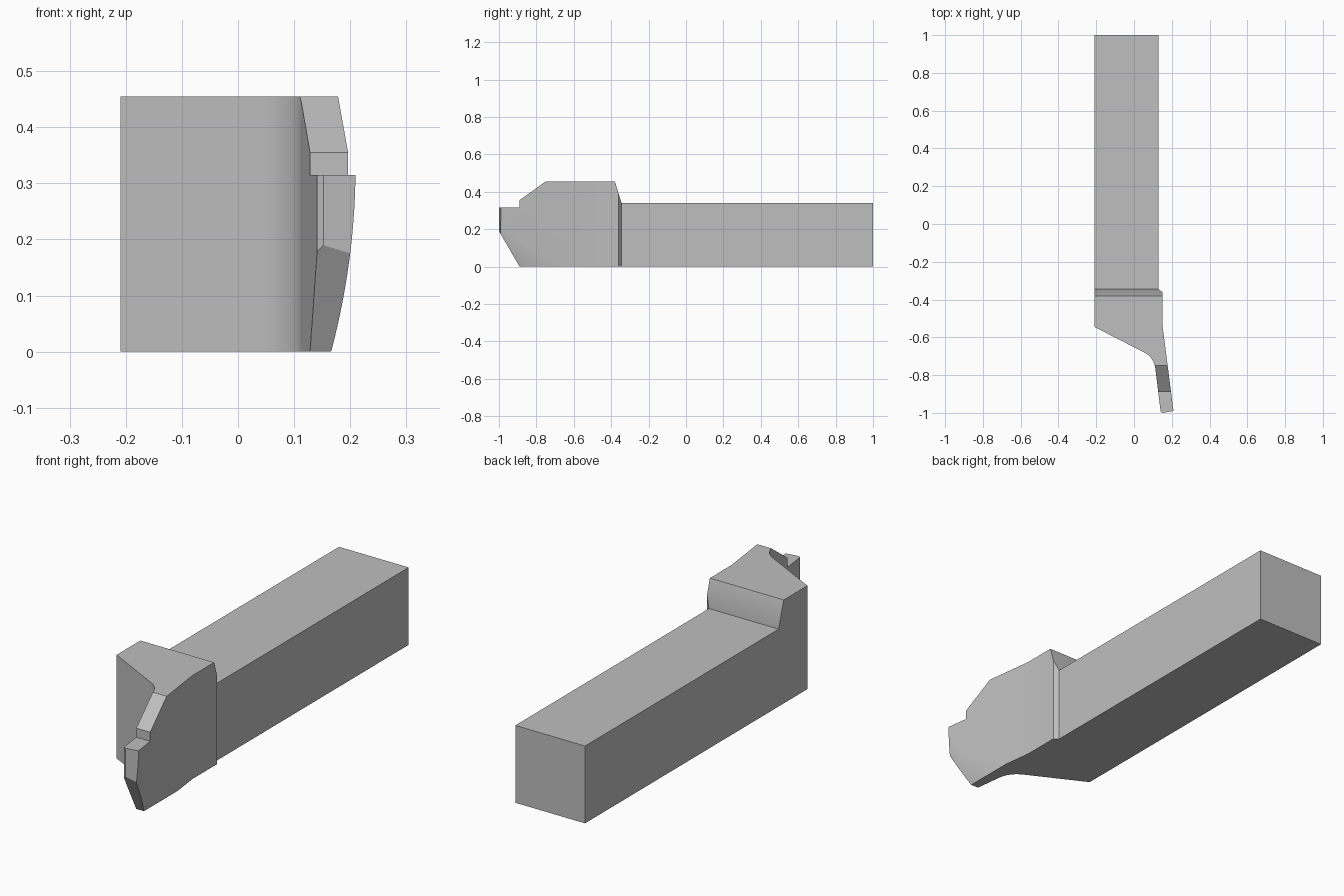
import bpy, bmesh, math
from mathutils import Vector

cube = bpy.data.objects.get("Cube")
if cube:
    bpy.data.objects.remove(cube, do_unlink=True)

steel = bpy.data.materials.new("steel_grey")
steel.use_nodes = True
grey = (0.52, 0.52, 0.52, 1)
steel.diffuse_color = grey
steel.node_tree.nodes["Principled BSDF"].inputs["Base Color"].default_value = grey


def prism(name, points, axis, low, high):
    """Extrude a closed 2D outline along axis 0 (x), 1 (y) or 2 (z)."""
    bm = bmesh.new()
    verts = []
    for a, b in points:
        co = [a, b]
        co.insert(axis, low)
        verts.append(bm.verts.new(co))
    face = bm.faces.new(verts)
    grown = bmesh.ops.extrude_face_region(bm, geom=[face])["geom"]
    shift = Vector((0, 0, 0))
    shift[axis] = high - low
    bmesh.ops.translate(bm, vec=shift,
                        verts=[g for g in grown if isinstance(g, bmesh.types.BMVert)])
    bmesh.ops.recalc_face_normals(bm, faces=bm.faces)
    mesh = bpy.data.meshes.new(name)
    bm.to_mesh(mesh)
    bm.free()
    mesh.materials.append(steel)
    obj = bpy.data.objects.new(name, mesh)
    bpy.context.collection.objects.link(obj)
    return obj


def activate(obj):
    bpy.ops.object.select_all(action="DESELECT")
    obj.select_set(True)
    bpy.context.view_layer.objects.active = obj


def intersect(obj, cutter):
    activate(obj)
    mod = obj.modifiers.new("trim", "BOOLEAN")
    mod.operation = "INTERSECT"
    mod.solver = "EXACT"
    mod.object = cutter
    bpy.ops.object.modifier_apply(modifier=mod.name)
    bpy.data.objects.remove(cutter, do_unlink=True)


# Square shank
left, right, seam = -0.209, 0.13, -0.345
prism("shank", [(left, seam), (right, seam), (right, 1), (left, 1)], 2, 0, 0.34)

# Head outline from above, with a rounded inner corner beside the blade
start, corner, end = Vector((0.05, -0.678)), Vector((0.105, -0.706)), Vector((0.113, -0.765))
fillet = []
for i in range(11):
    t = i / 10
    fillet.append(tuple(start * (1 - t) ** 2 + corner * 2 * t * (1 - t) + end * t * t))
plan = [(left, seam), (left, -0.545)] + fillet + [
    (0.141, -0.993), (0.152, -1), (0.209, -0.99),
    (0.15, -0.53), (0.15, -0.36), (right, seam)]
head = prism("cutting_head", plan, 2, -0.1, 0.6)

# Side profile: relief, tip, step, ramp and rear slope
side = [(-0.89, 0), (-1.05, 0.276), (-1.05, 0.315), (-0.89, 0.315), (-0.89, 0.355),
        (-0.75, 0.455), (-0.38, 0.455), (-0.345, 0.34), (-0.3, 0.34), (-0.3, 0)]
intersect(head, prism("side_trim", side, 0, -0.5, 0.5))

# Curved clearance along the lower outer face of the blade
curve = []
for i in range(17):
    z = -0.02 + 0.35 * i / 16
    curve.append((0.2095 - 0.0435 * ((0.33 - z) / 0.33) ** 2, z))
limit = [(-0.5, -0.02)] + curve + [(0.2095, 0.6), (-0.5, 0.6)]
intersect(head, prism("clearance_trim", limit, 1, -1.2, 0))

# Smooth the curved faces, keep the machined edges crisp
activate(head)
bpy.ops.object.shade_smooth_by_angle(angle=math.radians(20))
weighted = head.modifiers.new("weighted_normals", "WEIGHTED_NORMAL")
weighted.keep_sharp = True
